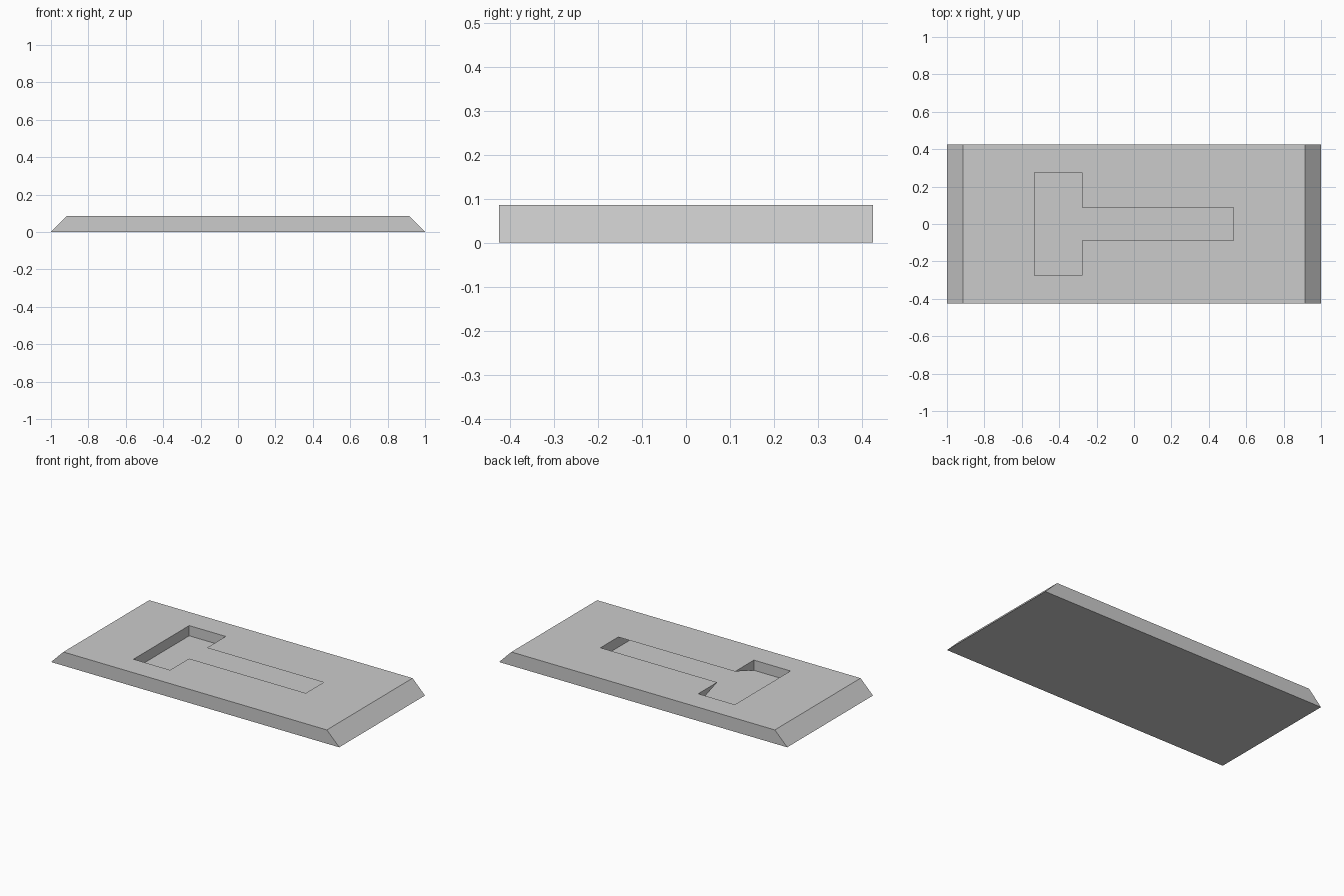
import bpy
import bmesh

default_cube = bpy.data.objects.get("Cube")
if default_cube:
    bpy.data.objects.remove(default_cube, do_unlink=True)

grey = bpy.data.materials.new("light grey")
grey.use_nodes = True
grey.diffuse_color = (0.6, 0.6, 0.6, 1)
grey.node_tree.nodes["Principled BSDF"].inputs["Base Color"].default_value = (0.6, 0.6, 0.6, 1)

HEIGHT, FLOOR, ABOVE = 0.086, 0.022, 0.2
SLOT_END, HEAD_END = 0.532, -0.278
HEAD_HALF, NECK_HALF = 0.276, 0.088


def prism(name, profile, axis, start, end):
    """Extrude a profile of (across, z) points along the x or y axis."""
    bm = bmesh.new()

    def place(point, along):
        across, z = point
        return (along, across, z) if axis == "x" else (across, along, z)

    face = bm.faces.new([bm.verts.new(place(p, start)) for p in profile])
    extruded = bmesh.ops.extrude_face_region(bm, geom=[face])["geom"]
    for vert in (g for g in extruded if isinstance(g, bmesh.types.BMVert)):
        if axis == "x":
            vert.co.x = end
        else:
            vert.co.y = end
    bmesh.ops.recalc_face_normals(bm, faces=bm.faces)
    mesh = bpy.data.meshes.new(name)
    bm.to_mesh(mesh)
    bm.free()
    mesh.materials.append(grey)
    obj = bpy.data.objects.new(name, mesh)
    bpy.context.collection.objects.link(obj)
    return obj


def mirrored(half):
    """Complete a right-hand half profile across the centre line."""
    return half + [(-a, z) for a, z in reversed(half)]


# Plate with sloping ends
plate = prism("base_plate", mirrored([(1.0, 0), (0.914, HEIGHT)]), "y", -0.425, 0.425)

# Straight-sided entry pocket
pocket = prism("entry_pocket_cutter", mirrored([(HEAD_HALF, FLOOR), (HEAD_HALF, ABOVE)]),
               "x", -SLOT_END, HEAD_END)

# Dovetail channel: narrow at the top, as wide as the pocket at the floor
channel = prism("dovetail_channel_cutter",
                mirrored([(HEAD_HALF, FLOOR), (NECK_HALF, HEIGHT), (NECK_HALF, ABOVE)]),
                "x", HEAD_END - 0.1, SLOT_END)

for cutter in (pocket, channel):
    cut = plate.modifiers.new(cutter.name, "BOOLEAN")
    cut.operation = "DIFFERENCE"
    cut.solver = "EXACT"
    cut.object = cutter
    cutter.display_type = "WIRE"
    cutter.hide_render = True
    cutter.hide_viewport = True
